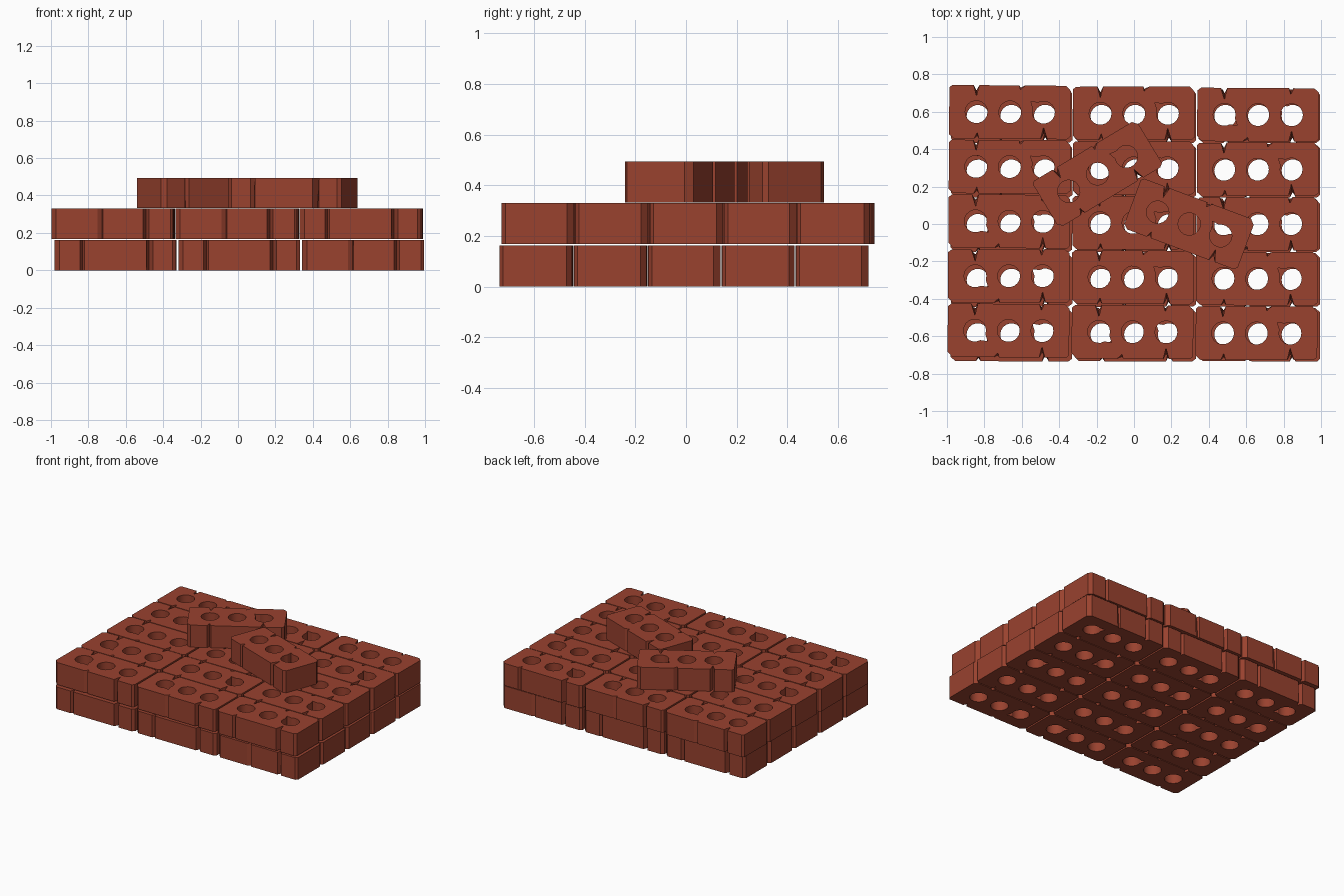
import bpy, bmesh, math, random
from mathutils import Vector

random.seed(4)
if "Cube" in bpy.data.objects:
    bpy.data.objects.remove(bpy.data.objects["Cube"], do_unlink=True)

clay = bpy.data.materials.new("brick red")
clay.use_nodes = True
clay.diffuse_color = (0.32, 0.054, 0.028, 1)
clay.node_tree.nodes["Principled BSDF"].inputs["Base Color"].default_value = clay.diffuse_color

L, D, H = 0.325, 0.143, 0.162      # half length, half depth, height
HOLE_R, HOLE_STEP, SIDES = 0.06, 0.18, 18

# Brick outline: chipped corners, cracks cut into the long sides
OUTLINE = [
    (-L, -0.12), (-0.30, -D),
    (-0.19, -D), (-0.175, -0.11), (-0.165, -D),
    (0.165, -D), (0.18, -0.08), (0.20, -D),
    (0.305, -D), (L, -0.128),
    (L, 0.115), (0.30, D),
    (0.08, D), (0.055, 0.12), (0.05, D),
    (-0.165, D), (-0.18, 0.085), (-0.195, D),
    (-0.31, D), (-L, 0.13),
]


def hole_loop(cx, chipped):
    """Round hole, with one chipped point if asked."""
    pts = []
    for i in range(SIDES):
        a = math.tau * i / SIDES
        r = HOLE_R * (1.5 if chipped and i == 7 else 1)
        pts.append((cx + r * math.cos(a), r * math.sin(a)))
    return pts


def make_brick_mesh():
    bm = bmesh.new()
    edges = []
    loops = [OUTLINE] + [hole_loop(k * HOLE_STEP, k == 1) for k in (-1, 0, 1)]
    for loop in loops:
        vs = [bm.verts.new((x, y, 0)) for x, y in loop]
        edges += [bm.edges.new((vs[i - 1], vs[i])) for i in range(len(vs))]
    bmesh.ops.triangle_fill(bm, edges=edges, use_beauty=True, normal=Vector((0, 0, 1)))
    res = bmesh.ops.extrude_face_region(bm, geom=bm.faces[:], use_keep_orig=True)
    top = [v for v in res["geom"] if isinstance(v, bmesh.types.BMVert)]
    bmesh.ops.translate(bm, verts=top, vec=(0, 0, H))
    # Cracks grow shallower toward the base
    for v in bm.verts:
        if v.co.z < 0.01 and abs(v.co.x) < 0.25 and 0.07 < abs(v.co.y) < D - 0.005:
            v.co.y = math.copysign((abs(v.co.y) + D) / 2, v.co.y)
    bmesh.ops.recalc_face_normals(bm, faces=bm.faces[:])
    mesh = bpy.data.meshes.new("brick")
    bm.to_mesh(mesh)
    bm.free()
    mesh.materials.append(clay)
    return mesh


brick = make_brick_mesh()


def place(name, x, y, z, angle):
    ob = bpy.data.objects.new(name, brick)
    bpy.context.collection.objects.link(ob)
    ob.location = (x, y, z)
    ob.rotation_euler.z = math.radians(angle)
    return ob


# Two layers of three by five bricks, some turned end for end
FLIPS = ["110", "100", "101", "000", "001"]
for row in range(5):
    for col in range(3):
        flip = 180 * int(FLIPS[row][col])
        place(f"lower_brick_{row}_{col}",
              0.007 + (col - 1) * 0.662, -0.007 + (row - 2) * 0.292, 0,
              180 - flip + random.uniform(-0.3, 0.3))
        place(f"upper_brick_{row}_{col}",
              -0.004 + (col - 1) * 0.663 + (row - 2) * 0.002,
              0.007 + (row - 2) * 0.292 - (col - 1) * 0.007, 0.168,
              flip + random.uniform(-0.5, 0.3))

# Two loose bricks lying on top
place("loose_brick_back", -0.195, 0.268, 0.332, 31)
last = place("loose_brick_front", 0.295, 0.0, 0.332, -20.5)

# Smooth hole walls, sharp everything else
bpy.ops.object.select_all(action='DESELECT')
last.select_set(True)
bpy.context.view_layer.objects.active = last
bpy.ops.object.shade_smooth_by_angle(angle=math.radians(25))
